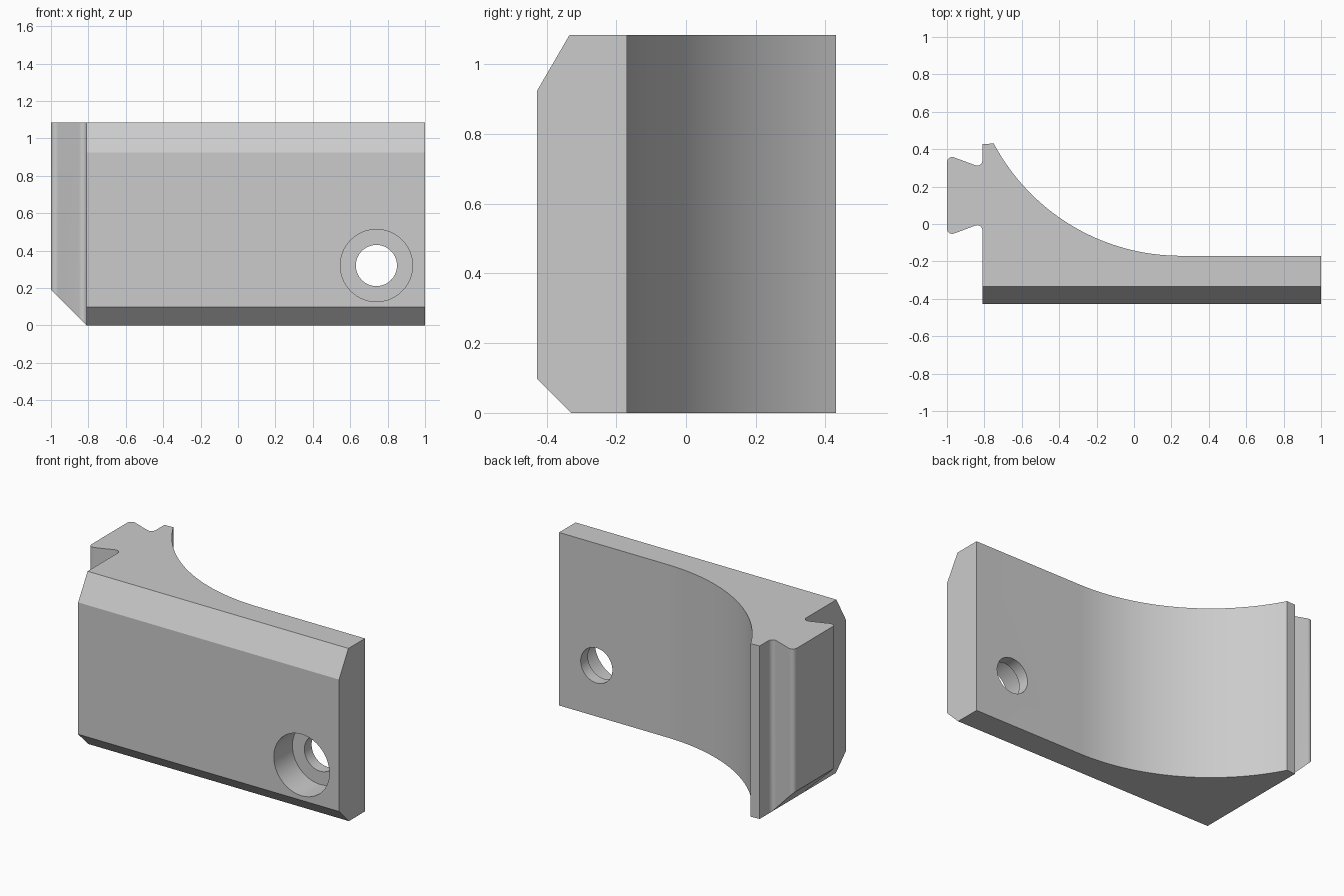
import bpy, bmesh, math
from mathutils import Vector

cube = bpy.data.objects.get("Cube")
if cube:
    bpy.data.objects.remove(cube, do_unlink=True)

HEIGHT = 1.085
FRONT, BACK, END = -0.427, -0.17, -0.81

grey = bpy.data.materials.new("plain_grey")
grey.use_nodes = True
colour = (0.6, 0.6, 0.6, 1)
grey.diffuse_color = colour
grey.node_tree.nodes["Principled BSDF"].inputs["Base Color"].default_value = colour

# Plan outline: plate, concave sweep, end lip and dovetail tongue
R, START = 1.133, 0.25
sweep_angle = math.asin((START + 0.75) / R)
sweep = [(START - R * math.sin(a), BACK + R * (1 - math.cos(a)))
         for a in (sweep_angle * i / 40 for i in range(41))]
tongue = [(END, 0.30), (-1, 0.37), (-1, -0.065), (END, 0.006)]
outline = [(END, FRONT), (1, FRONT), (1, BACK)] + sweep + [(END, 0.427)] + tongue

bm = bmesh.new()
base = bm.faces.new([bm.verts.new((x, y, 0)) for x, y in outline])
top = bmesh.ops.extrude_face_region(bm, geom=[base])["geom"]
bmesh.ops.translate(bm, vec=(0, 0, HEIGHT),
                    verts=[v for v in top if isinstance(v, bmesh.types.BMVert)])

# Round the upright edges of the tongue
def on_tongue(edge):
    a, b = (v.co for v in edge.verts)
    return abs(a.z - b.z) > 0.5 and any(
        (a.xy - Vector(p)).length < 0.001 for p in tongue)

bmesh.ops.bevel(bm, geom=[e for e in bm.edges if on_tongue(e)], offset=0.043,
                offset_type='OFFSET', segments=8, profile=0.5, affect='EDGES')

# Slice off the front chamfers and the sloped foot of the tongue
def slice_off(point, normal):
    geom = bm.verts[:] + bm.edges[:] + bm.faces[:]
    bmesh.ops.bisect_plane(bm, geom=geom, dist=1e-5, plane_co=point,
                           plane_no=normal, clear_outer=True)
    bmesh.ops.holes_fill(bm, edges=[e for e in bm.edges if e.is_boundary], sides=0)

slice_off((0, FRONT, 0.925), (0, -0.16, 0.093))
slice_off((0, FRONT, 0.098), (0, -1, -1))
slice_off((-1, 0, 0.19), (-1, 0, -1))
bmesh.ops.recalc_face_normals(bm, faces=bm.faces)

mesh = bpy.data.meshes.new("bracket_body")
bm.to_mesh(mesh)
bm.free()
body = bpy.data.objects.new("bracket_body", mesh)
bpy.context.collection.objects.link(body)
mesh.materials.append(grey)

# Counterbored screw hole
def drill(name, radius, y_from, y_to):
    bpy.ops.mesh.primitive_cylinder_add(
        vertices=64, radius=radius, depth=y_to - y_from,
        location=(0.74, (y_from + y_to) / 2, 0.32), rotation=(math.pi / 2, 0, 0))
    cutter = bpy.context.object
    cutter.name = name
    cutter.hide_render = True
    cutter.data.materials.append(grey)
    bpy.ops.object.select_all(action='DESELECT')
    body.select_set(True)
    bpy.context.view_layer.objects.active = body
    mod = body.modifiers.new(name, 'BOOLEAN')
    mod.operation, mod.solver, mod.object = 'DIFFERENCE', 'EXACT', cutter
    bpy.ops.object.modifier_apply(modifier=mod.name)
    bpy.data.objects.remove(cutter, do_unlink=True)

drill("screw_head_recess", 0.193, FRONT - 0.1, FRONT + 0.185)
drill("screw_hole", 0.11, FRONT - 0.1, BACK + 0.1)

bpy.ops.object.shade_smooth_by_angle(angle=math.radians(25))
